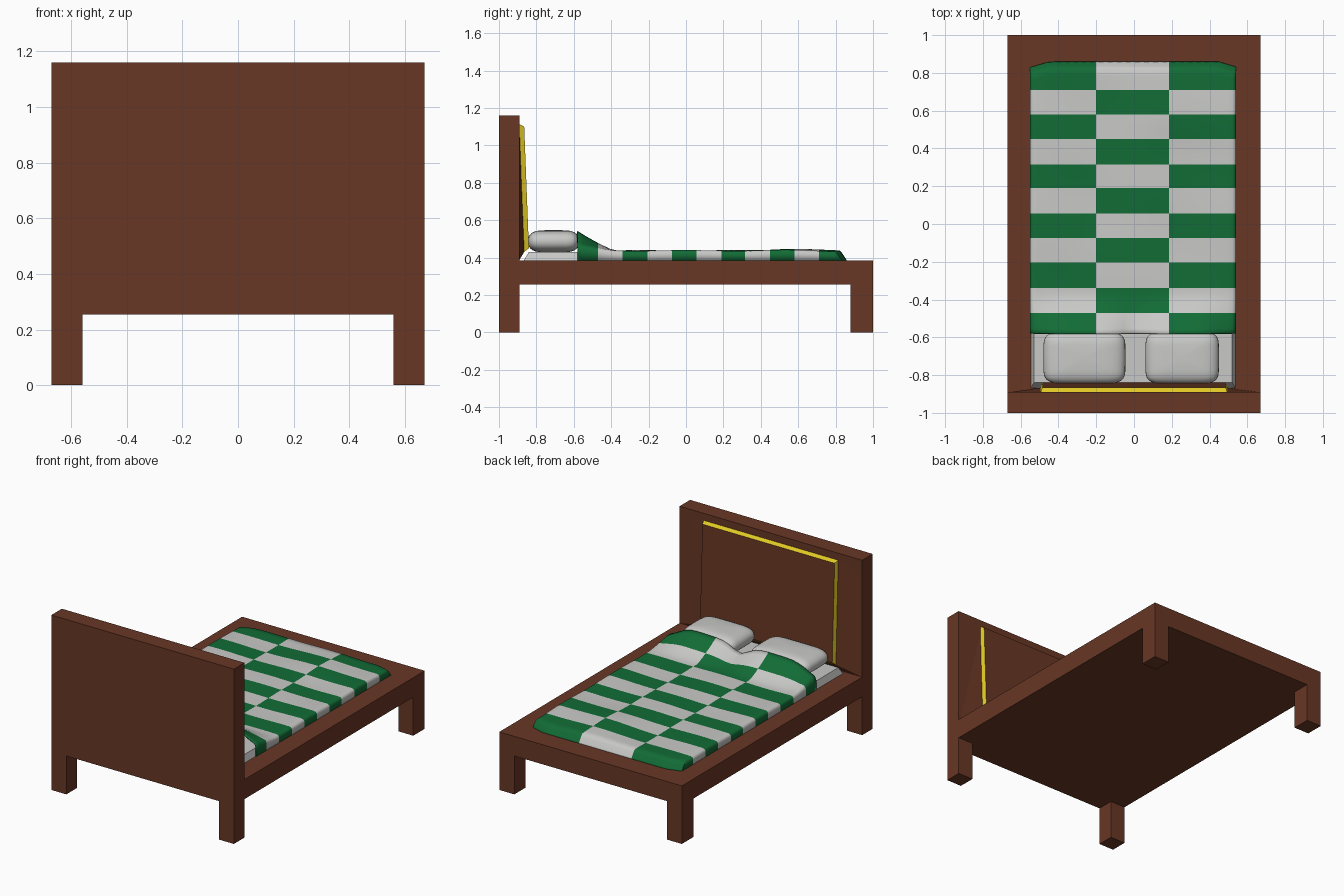
import bpy, bmesh, math

if "Cube" in bpy.data.objects:
    bpy.data.objects.remove(bpy.data.objects["Cube"])


def material(name, rgb):
    m = bpy.data.materials.new(name)
    m.diffuse_color = (*rgb, 1)
    m.use_nodes = True
    m.node_tree.nodes["Principled BSDF"].inputs["Base Color"].default_value = m.diffuse_color
    return m


BROWN = material("brown wood", (0.14, 0.038, 0.018))
YELLOW = material("yellow trim", (0.75, 0.58, 0.018))
WHITE = material("white linen", (0.58, 0.58, 0.57))
GREEN = material("green cloth", (0.006, 0.15, 0.037))


def make(name, verts, faces, *mats):
    me = bpy.data.meshes.new(name)
    me.from_pydata(verts, [], faces)
    bm = bmesh.new()
    bm.from_mesh(me)
    bmesh.ops.recalc_face_normals(bm, faces=bm.faces)
    bm.to_mesh(me)
    bm.free()
    ob = bpy.data.objects.new(name, me)
    bpy.context.collection.objects.link(ob)
    for m in mats:
        me.materials.append(m)
    return ob


def smooth(ob, angle=40):
    bpy.ops.object.select_all(action='DESELECT')
    ob.select_set(True)
    bpy.context.view_layer.objects.active = ob
    bpy.ops.object.shade_smooth_by_angle(angle=math.radians(angle))


BOX = [(0, 1, 2, 3), (4, 5, 6, 7), (0, 1, 5, 4), (1, 2, 6, 5), (2, 3, 7, 6), (3, 0, 4, 7)]


def box(name, x0, x1, y0, y1, z0, z1, *mats):
    v = [(x, y, z) for z in (z0, z1) for x, y in ((x0, y0), (x1, y0), (x1, y1), (x0, y1))]
    return make(name, v, BOX, *mats)


# Wooden frame, headboard and legs
box("bed_base", -0.67, 0.67, -0.89, 1, 0.255, 0.385, BROWN)
box("headboard", -0.67, 0.67, -1, -0.89, 0.255, 1.16, BROWN)
for side, s in (("left", -1), ("right", 1)):
    for end, y0, y1 in (("head", -1, -0.89), ("foot", 0.88, 1)):
        xa, xb = sorted((s * 0.67, s * 0.56))
        box(f"{end}_leg_{side}", xa, xb, y0, y1, 0, 0.255, BROWN)


# Slanted headboard cushion: brown wedge behind, yellow-edged panel in front
def ring(w, zb, zt, yb, yt):
    return [(-w, yb, zb), (w, yb, zb), (w, yt, zt), (-w, yt, zt)]


make("headboard_wedge", ring(0.668, 0.385, 1.13, -0.892, -0.892)
     + ring(0.485, 0.43, 1.115, -0.865, -0.89), BOX, BROWN)
panel = make("headboard_panel", ring(0.495, 0.43, 1.115, -0.865, -0.893)
             + ring(0.485, 0.45, 1.1, -0.84, -0.865), BOX, BROWN, YELLOW)
for p in panel.data.polygons:
    p.material_index = 0 if abs(p.normal.y) > 0.8 else 1

# Mattress with sloping sides
mattress = make("mattress",
                [(-0.547, -0.87, 0.38), (0.538, -0.87, 0.38), (0.538, 0.83, 0.38), (-0.547, 0.83, 0.38),
                 (-0.53, -0.84, 0.43), (0.52, -0.84, 0.43), (0.52, 0.8, 0.43), (-0.53, 0.8, 0.43)], BOX, WHITE)


# Pillows: squarish rounded cushions
def pillow(name, x0, x1):
    cx, rx, cy, ry, cz = (x0 + x1) / 2, (x1 - x0) / 2, -0.708, 0.138, 0.487
    n, rings = 40, 14

    def pw(v, e):
        return math.copysign(abs(v) ** e, v)
    verts, faces = [], []
    for i in range(rings + 1):
        t = -math.pi / 2 + math.pi * i / rings
        r, h = pw(math.cos(t), 0.45), pw(math.sin(t), 0.9)
        for j in range(n):
            a = 2 * math.pi * j / n
            verts.append((cx + rx * r * pw(math.cos(a), 0.35),
                          cy + ry * r * pw(math.sin(a), 0.35), cz + 0.06 * h))
    for i in range(rings):
        for j in range(n):
            k = (j + 1) % n
            faces.append((i * n + j, i * n + k, (i + 1) * n + k, (i + 1) * n + j))
    faces += [tuple(range(n)), tuple(range(rings * n, rings * n + n))]
    ob = make(name, verts, faces, WHITE)
    bm = bmesh.new()
    bm.from_mesh(ob.data)
    bmesh.ops.remove_doubles(bm, verts=bm.verts, dist=1e-5)
    bm.to_mesh(ob.data)
    bm.free()
    smooth(ob, 60)


pillow("pillow_left", -0.48, -0.045)
pillow("pillow_right", 0.06, 0.45)

# Checked blanket: a wavy sheet whose grid lines follow the checks
COLS = [-0.55, -0.2, 0.185, 0.54]
ROWS = [-0.58, -0.47, -0.34, -0.205, -0.075, 0.055, 0.19, 0.315, 0.45, 0.58, 0.71, 0.86]


def subdivide(marks, n):
    out = [a + (b - a) * k / n for a, b in zip(marks, marks[1:]) for k in range(n)]
    return out + [marks[-1]]


xs = subdivide(COLS, 8)
ys = subdivide(ROWS, 4)
# extra lines near the free edges for the rounded drop
xs = sorted(xs + [COLS[0], COLS[0] + 0.008, COLS[0] + 0.02, COLS[-1] - 0.02, COLS[-1] - 0.008, COLS[-1]])
ys = sorted(ys + [0.835, 0.855])


def height(x, y):
    z = 0.436 + 0.004 * math.sin(9 * x + 5 * y) * math.sin(7 * y - 3 * x)
    z += 0.01 * math.exp(-((y - 0.55) / 0.15) ** 2) * math.exp(-((x - 0.2) / 0.3) ** 2)
    t = min(1, max(0, (-0.38 - y) / 0.2))         # rise over the pillows
    bump = max(math.exp(-((x + 0.26) / 0.24) ** 4), math.exp(-((x - 0.255) / 0.22) ** 4))
    return z + 0.106 * t ** 1.2 * (0.25 + 0.75 * bump)


verts, faces, mats = [], [], []
for y in ys:
    for i, x in enumerate(xs):
        z = height(x, y)
        edge = min(i, len(xs) - 1 - i)
        drop = (1, 0.25, 0.06)[edge] if edge < 3 else 0
        foot = max(0, (y - 0.82) / 0.04)
        drop = max(drop, min(1, foot ** 1.3))
        # rounded foot corners
        yy = y - (0.03 * max(0, (abs(x) - 0.45) / 0.1) if y > 0.72 else 0)
        verts.append((x, yy, z + (0.384 - z) * drop))
nx = len(xs)
for j in range(len(ys) - 1):
    row = sum((ys[j] + ys[j + 1]) / 2 > r for r in ROWS) - 1
    for i in range(nx - 1):
        col = sum((xs[i] + xs[i + 1]) / 2 > c for c in COLS) - 1
        col = min(max(col, 0), 2)
        faces.append((j * nx + i, j * nx + i + 1, (j + 1) * nx + i + 1, (j + 1) * nx + i))
        mats.append((row + col) % 2)
blanket = make("blanket", verts, faces, GREEN, WHITE)
for p, m in zip(blanket.data.polygons, mats):
    p.material_index = m
if blanket.data.polygons[len(mats) // 2].normal.z < 0:
    blanket.data.flip_normals()
solid = blanket.modifiers.new("thickness", 'SOLIDIFY')
solid.thickness = 0.006
solid.offset = -1
smooth(blanket, 50)
